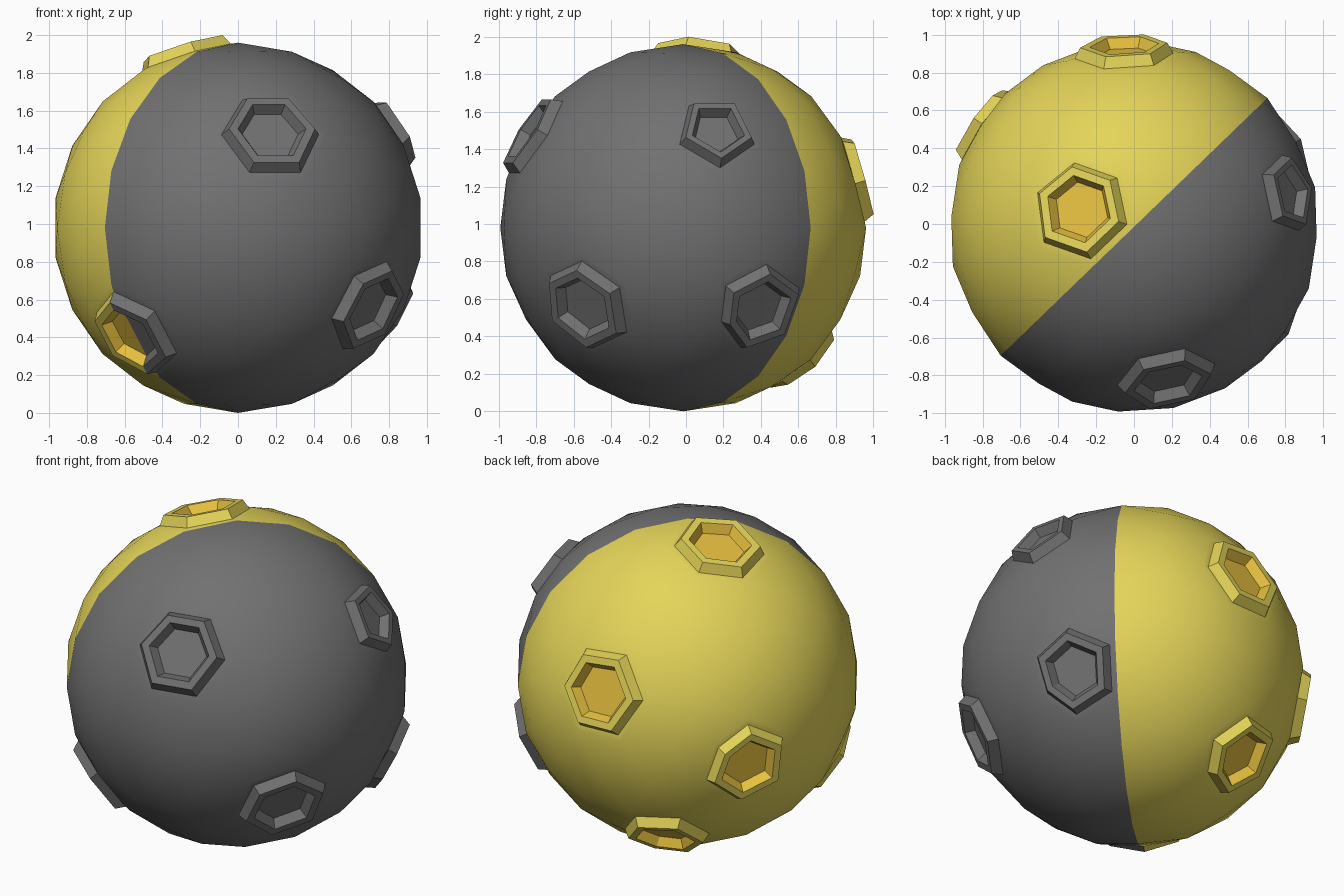
import bpy, bmesh, math
from mathutils import Vector, Matrix

if "Cube" in bpy.data.objects:
    bpy.data.objects.remove(bpy.data.objects["Cube"])

R = 0.98
ANGLE = math.radians(44)
side = Vector((math.cos(ANGLE), math.sin(ANGLE), 0))      # along the colour split
pole = Vector((-math.sin(ANGLE), math.cos(ANGLE), 0))     # middle of the yellow half


def material(name, rgb):
    m = bpy.data.materials.new(name)
    m.diffuse_color = (*rgb, 1)
    m.use_nodes = True
    m.node_tree.nodes["Principled BSDF"].inputs["Base Color"].default_value = m.diffuse_color
    return m


# Low-poly ball, turned so one ring of edges is the colour split
bm = bmesh.new()
bmesh.ops.create_icosphere(bm, subdivisions=3, radius=R)
turn = Matrix((side, Vector((0, 0, -1)), pole)).transposed()
bmesh.ops.transform(bm, matrix=turn.to_4x4(), verts=bm.verts)

# Rough crater directions, snapped to the nearest ball vertex
directions = [
    (0.17, -0.83, 0.51), (0.79, 0.19, 0.49), (0.71, -0.53, -0.42),
    (0.78, 0.42, -0.42), (-0.56, -0.57, -0.56), (-0.31, 0.10, 0.94),
    (-0.06, 0.93, 0.27), (-0.82, 0.56, -0.12), (-0.32, 0.69, -0.64),
]
picks = [max(bm.verts, key=lambda v: v.co.dot(Vector(d))) for d in directions]
inner_faces = []


def crater(v):
    axis = v.co.normalized()
    u = axis.orthogonal().normalized()
    w = axis.cross(u)
    ring = [e.other_vert(v) for e in v.link_edges]
    ring.sort(key=lambda p: math.atan2(p.co.dot(w), p.co.dot(u)))
    n = len(ring)
    base = sum(p.co.dot(axis) for p in ring) / n
    bmesh.ops.delete(bm, geom=[v], context='VERTS')
    # (share of ring radius, height over ring plane): foot, rim, lip, floor
    loops = [ring]
    for scale, h in ((0.87, 0.006), (0.77, 0.064), (0.61, 0.064), (0.50, 0.01)):
        loops.append([bm.verts.new((p.co - axis * p.co.dot(axis)) * scale
                                   + axis * (base + h)) for p in ring])
    for k in range(4):
        a, b = loops[k], loops[k + 1]
        for i in range(n):
            j = (i + 1) % n
            f = bm.faces.new((a[i], a[j], b[j], b[i]))
            if k == 3:
                inner_faces.append(f)
    # Floor fan, so a crater on the split can carry both colours
    mid = bm.verts.new(axis * (base + 0.01))
    for i in range(n):
        inner_faces.append(bm.faces.new((loops[4][i], loops[4][(i + 1) % n], mid)))


for v in picks:
    crater(v)

# Colours by side of the split; crater hollows in the yellow half are amber
for f in bm.faces:
    f.material_index = 1 if f.calc_center_median().dot(pole) > 0 else 0
for f in inner_faces:
    if f.material_index == 1:
        f.material_index = 2

bmesh.ops.recalc_face_normals(bm, faces=bm.faces)
bmesh.ops.translate(bm, verts=bm.verts, vec=(0, -0.015, R))
mesh = bpy.data.meshes.new("cratered_ball")
bm.to_mesh(mesh)
bm.free()
mesh.materials.append(material("dark grey", (0.165, 0.165, 0.165)))
mesh.materials.append(material("yellow", (0.78, 0.66, 0.10)))
mesh.materials.append(material("amber", (0.80, 0.53, 0.05)))

ball = bpy.data.objects.new("cratered_ball", mesh)
bpy.context.collection.objects.link(ball)
bpy.context.view_layer.objects.active = ball
ball.select_set(True)
bpy.ops.object.shade_smooth_by_angle(angle=math.radians(30))
